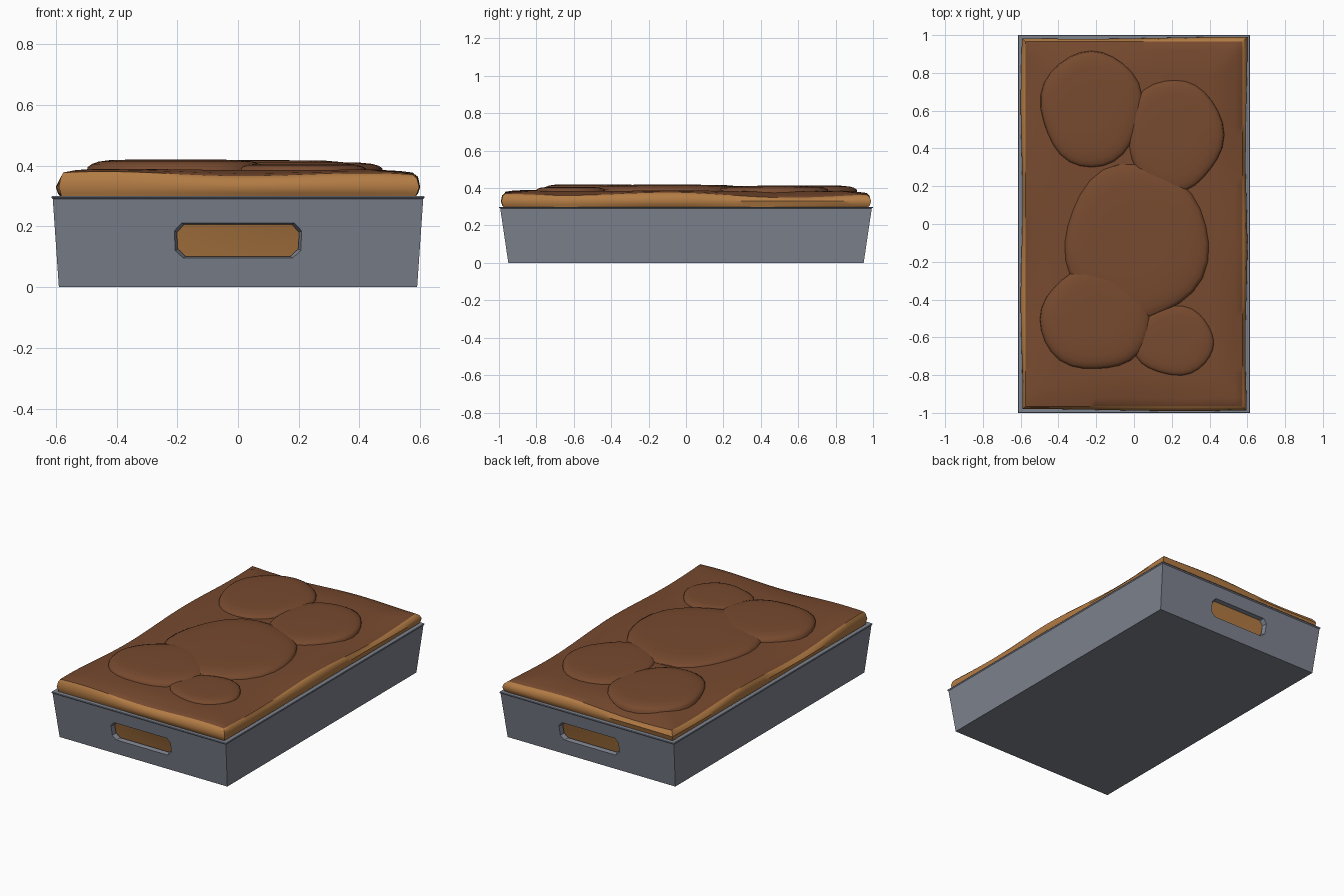
import bpy, bmesh, math

if "Cube" in bpy.data.objects:
    bpy.data.objects.remove(bpy.data.objects["Cube"])

def material(name, rgb):
    m = bpy.data.materials.new(name)
    m.diffuse_color = (*rgb, 1)
    m.use_nodes = True
    m.node_tree.nodes["Principled BSDF"].inputs["Base Color"].default_value = m.diffuse_color
    return m

GREY = material("tin grey", (0.205, 0.223, 0.27))
TAN = material("baked tan", (0.45, 0.20, 0.058))
BROWN = material("crust brown", (0.185, 0.068, 0.028))

def finish(name, bm, mats, angle=None):
    bmesh.ops.recalc_face_normals(bm, faces=bm.faces)
    me = bpy.data.meshes.new(name)
    bm.to_mesh(me)
    bm.free()
    ob = bpy.data.objects.new(name, me)
    bpy.context.collection.objects.link(ob)
    for m in mats:
        me.materials.append(m)
    bpy.ops.object.select_all(action='DESELECT')
    bpy.context.view_layer.objects.active = ob
    ob.select_set(True)
    if angle:
        bpy.ops.object.shade_smooth_by_angle(angle=math.radians(angle))
    return ob

def loft(bm, rings, mat=0):
    """Skin closed rings of vertices in order."""
    for a, b in zip(rings, rings[1:]):
        n = len(a)
        for i in range(n):
            f = bm.faces.new((a[i], a[(i + 1) % n], b[(i + 1) % n], b[i]))
            f.material_index = mat

def rect(bm, x, y, z):
    return [bm.verts.new((sx * x, sy * y, z)) for sx, sy in ((-1, -1), (1, -1), (1, 1), (-1, 1))]

# Tray: tapered walls, thin rim, hollow inside
bm = bmesh.new()
rings = [rect(bm, 0.59, 0.95, 0), rect(bm, 0.61, 0.993, 0.29), rect(bm, 0.615, 1.0, 0.296),
         rect(bm, 0.612, 0.997, 0.30), rect(bm, 0.587, 0.972, 0.30), rect(bm, 0.562, 0.922, 0.02)]
loft(bm, rings)
bm.faces.new(rings[0])
bm.faces.new(rings[-1])
tray = finish("tray", bm, [GREY])

# Handle cut-outs in both end walls, flared outwards
def octagon(bm, w, h, y, c=0.025):
    pts = [(w, h - c), (w - c, h), (c - w, h), (-w, h - c), (-w, c - h), (c - w, -h), (w - c, -h), (w, c - h)]
    return [bm.verts.new((px, y, 0.152 + pz)) for px, pz in pts]

bm = bmesh.new()
for s in (-1, 1):
    ends = [octagon(bm, 0.228, 0.07, s * 1.035), octagon(bm, 0.19, 0.046, s * 0.915)]
    loft(bm, ends)
    for e in ends:
        bm.faces.new(e)
cutter = finish("handle_cutter", bm, [GREY])
cutter.hide_render = True
bpy.context.view_layer.objects.active = tray
mod = tray.modifiers.new("handles", 'BOOLEAN')
mod.operation, mod.solver, mod.object = 'DIFFERENCE', 'EXACT', cutter
bpy.ops.object.modifier_apply(modifier=mod.name)
bpy.data.objects.remove(cutter)

# Loaf: wavy crust on top, bulging tan sides going down into the tray
HX, HY, NX, NY = 0.575, 0.965, 28, 44

def crust_z(x, y):
    d = min(1, max(0, min(HX - abs(x), HY - abs(y))) / 0.13)
    wave = 0.010 * math.sin(5.5 * y + 1.5 * x + 1) + 0.007 * math.sin(7 * x - 2.2 * y + 2.6)
    return 0.364 + 0.022 * d ** 0.7 + wave * (1 - 0.75 * d)

bm = bmesh.new()
grid = [[bm.verts.new((x, y, crust_z(x, y)))
         for y in [HY * (2 * j / NY - 1) for j in range(NY + 1)]]
        for x in [HX * (2 * i / NX - 1) for i in range(NX + 1)]]
for i in range(NX):
    for j in range(NY):
        f = bm.faces.new((grid[i][j], grid[i + 1][j], grid[i + 1][j + 1], grid[i][j + 1]))
        f.material_index = 1
edge = ([(i, 0) for i in range(NX)] + [(NX, j) for j in range(NY)] +
        [(i, NY) for i in range(NX, 0, -1)] + [(0, j) for j in range(NY, 0, -1)])

def skirt(off, z, drop=0, wobble=1):
    out = []
    for i, j in edge:
        x, y, top = grid[i][j].co
        o = off + wobble * 0.005 * math.sin(6 * y + 4 * x)
        dx = o * ((i == NX) - (i == 0))
        dy = o * ((j == NY) - (j == 0))
        out.append(bm.verts.new((x + dx, y + dy, top - drop if drop else z)))
    return out

rings = [[grid[i][j] for i, j in edge], skirt(0.013, 0, 0.014), skirt(0.02, 0.33),
         skirt(0.014, 0.31), skirt(0.004, 0.29, 0, 0), skirt(-0.058, 0.025, 0, 0)]
loft(bm, rings)
bm.faces.new(rings[-1])
finish("loaf", bm, [TAN, BROWN], 40)

# Flattened crust swellings: centre, radii, top height
bumps = [(-0.225, 0.61, 0.27, 0.31, 0.414), (0.215, 0.47, 0.255, 0.30, 0.411),
         (0.01, -0.10, 0.385, 0.42, 0.418), (-0.205, -0.505, 0.295, 0.275, 0.4205),
         (0.21, -0.62, 0.215, 0.185, 0.406)]
for k, (cx, cy, rx, ry, top) in enumerate(bumps):
    bm = bmesh.new()
    rings = []
    for s, t in ((1, -0.6), (0.985, 0.25), (0.94, 0.55), (0.86, 0.8), (0.72, 0.95), (0.4, 1)):
        ring = []
        for n in range(28):
            a = math.tau * n / 28
            r = s * (1 + 0.025 * math.sin(3 * a + k) + 0.015 * math.sin(5 * a + 2 * k))
            ring.append(bm.verts.new((cx + rx * r * math.cos(a), cy + ry * r * math.sin(a),
                                      0.386 + t * (top - 0.386))))
        rings.append(ring)
    loft(bm, rings)
    bm.faces.new(rings[-1])
    finish(f"crust_swelling_{k + 1}", bm, [BROWN], 50)
